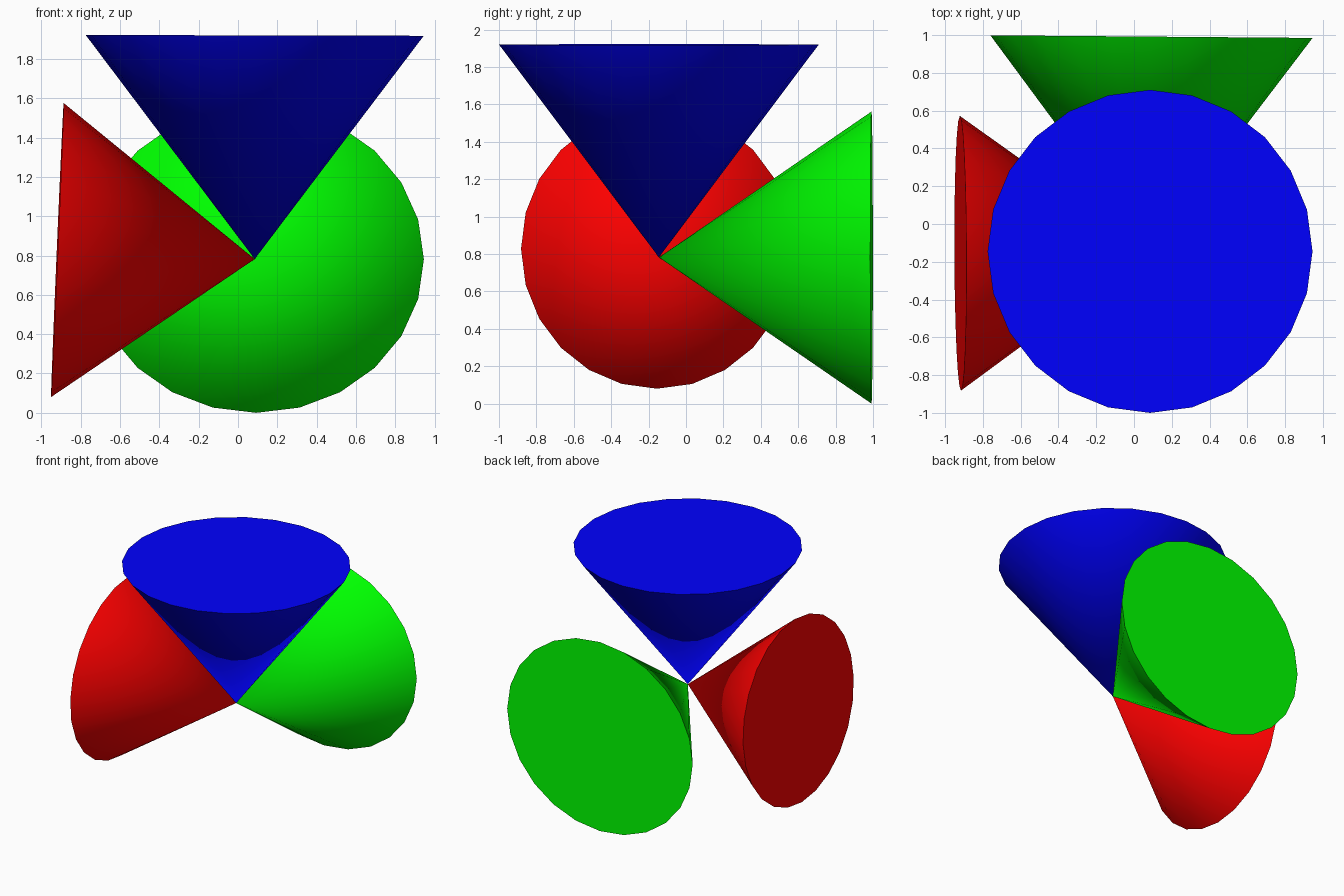
import bpy, bmesh, math
from mathutils import Vector

if "Cube" in bpy.data.objects:
    bpy.data.objects.remove(bpy.data.objects["Cube"])

APEX = Vector((0.085, -0.145, 0.782))
SIDES = 24


def cone(name, center, u, v, color):
    """Closed cone from the shared apex to an elliptical base with half-axes u, v."""
    c, u, v = Vector(center), Vector(u), Vector(v)
    bm = bmesh.new()
    tip = bm.verts.new(APEX)
    ring = []
    for i in range(SIDES):
        a = 2 * math.pi * i / SIDES
        ring.append(bm.verts.new(c + u * math.cos(a) + v * math.sin(a)))
    for i in range(SIDES):
        bm.faces.new((tip, ring[i], ring[(i + 1) % SIDES]))
    bm.faces.new(ring)
    bmesh.ops.recalc_face_normals(bm, faces=bm.faces)
    mesh = bpy.data.meshes.new(name)
    bm.to_mesh(mesh)
    bm.free()
    mat = bpy.data.materials.new(name + "_color")
    mat.diffuse_color = color
    mat.use_nodes = True
    mat.node_tree.nodes["Principled BSDF"].inputs["Base Color"].default_value = mat.diffuse_color
    mesh.materials.append(mat)
    obj = bpy.data.objects.new(name, mesh)
    bpy.context.collection.objects.link(obj)
    bpy.ops.object.select_all(action='DESELECT')
    obj.select_set(True)
    bpy.context.view_layer.objects.active = obj
    bpy.ops.object.shade_smooth_by_angle(angle=math.radians(40))


# upward cone
cone("blue_cone", (0.085, -0.145, 1.92), (0.86, 0, -0.002), (0, 0.855, 0), (0, 0, 1, 1))
# cone opening to the back
cone("green_cone", (0.0925, 0.992, 0.781), (0.853, -0.007, 0), (0, 0, 0.781), (0, 1, 0, 1))
# cone opening to the left, slightly tilted
cone("red_cone", (-0.919, -0.155, 0.828), (-0.003, 0.727, 0), (0.032, 0, 0.748), (1, 0, 0, 1))
